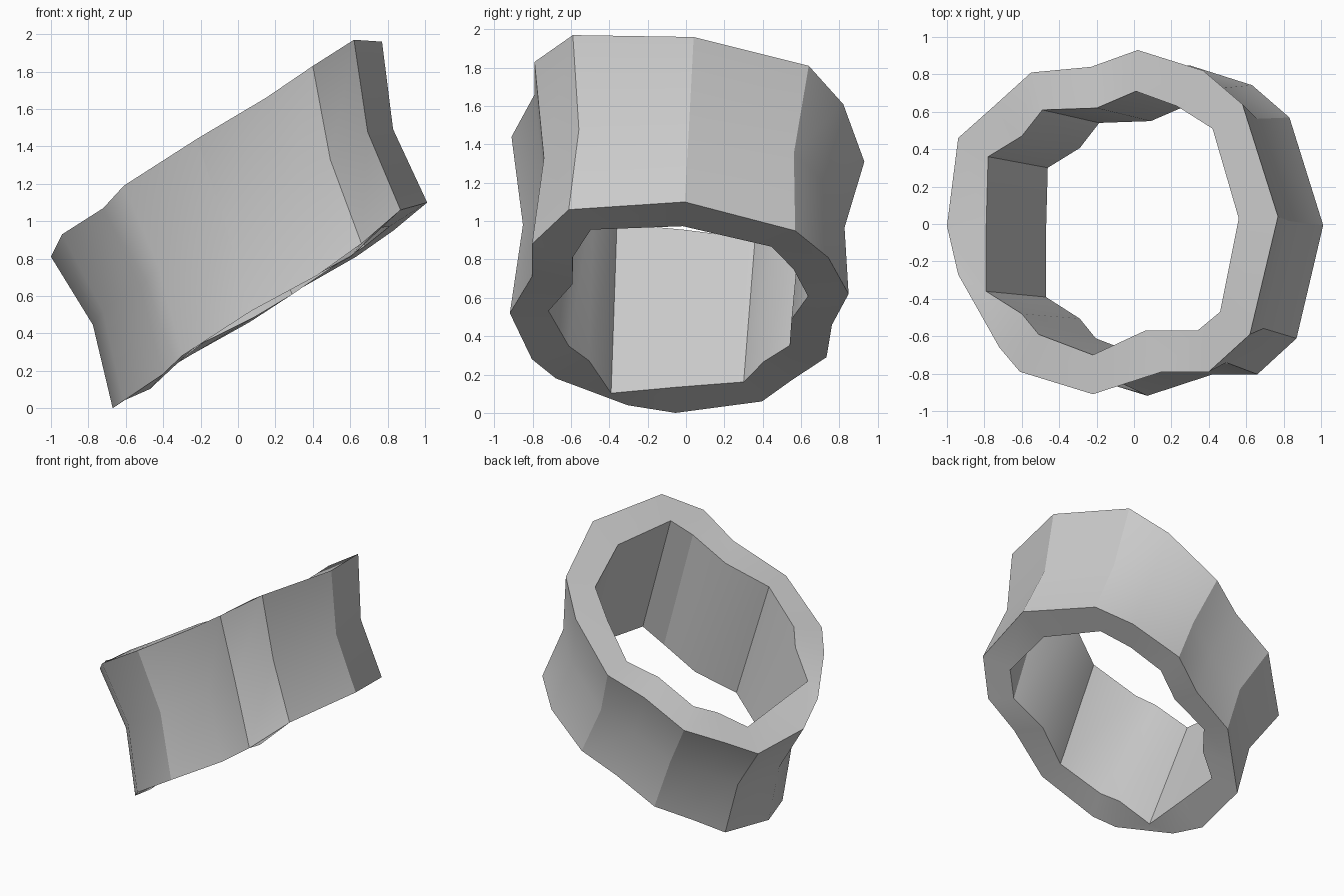
import bpy, bmesh, math

if "Cube" in bpy.data.objects:
    bpy.data.objects.remove(bpy.data.objects["Cube"])

# Ring stations, clockwise from the back:
# outer rim x, y, upper z, lower z, then inner rim x, y
STATIONS = [
    (0.02, 0.93, 1.31, 0.62, 0.01, 0.71), (0.37, 0.82, 1.61, 0.81, 0.23, 0.63),
    (0.58, 0.64, 1.81, 0.95, 0.42, 0.51), (0.77, 0.04, 1.96, 1.10, 0.56, 0.03),
    (0.62, -0.59, 1.97, 1.06, 0.46, -0.47), (0.40, -0.79, 1.83, 0.88, 0.34, -0.57),
    (0.15, -0.79, 1.66, 0.71, 0.06, -0.57), (-0.22, -0.91, 1.44, 0.52, -0.22, -0.70),
    (-0.61, -0.79, 1.19, 0.28, -0.51, -0.59), (-0.72, -0.66, 1.07, 0.18, -0.60, -0.48),
    (-0.94, -0.27, 0.93, 0.04, -0.79, -0.36), (-1.00, -0.01, 0.81, 0.00, -0.79, 0.00),
    (-0.94, 0.46, 0.78, 0.06, -0.78, 0.36), (-0.76, 0.62, 0.88, 0.17, -0.60, 0.47),
    (-0.55, 0.81, 0.99, 0.29, -0.49, 0.61), (-0.23, 0.84, 1.17, 0.46, -0.20, 0.62),
]
TOP_Z, LOW_Z, CENTRE_X = 1.42, 0.57, -0.11


def lower(x, y):
    """Plan position at the lower rim: the ring leans as it goes down."""
    return x + 0.28 - 0.05 * x, y - 0.045 - 0.04 * y


def section(xo, yo, zt, zb, xi, yi):
    """Closed cross-section: upper rim, pinched waist, lower rim, straight bore."""
    k = math.hypot(xi - CENTRE_X, yi) / math.hypot(xo - CENTRE_X, yo)
    xb, yb = lower(xo, yo)
    waist = (0.01 + ((xo + xb) / 2 - 0.01) * 0.93, (yo + yb) / 2 * 0.93,
             0.985 + ((zt + zb) / 2 - 0.985) * 0.93)
    return [(xo, yo, zt), waist, (xb, yb, zb),
            (*lower(xi, yi), LOW_Z + (zb - LOW_Z) * k),
            (xi, yi, TOP_Z + (zt - TOP_Z) * k)]


# Tilted band, lofted through the sections
bm = bmesh.new()
loops = [[bm.verts.new(p) for p in section(*s)] for s in STATIONS]
for i, a in enumerate(loops):
    b = loops[(i + 1) % len(loops)]
    for j in range(5):
        k = (j + 1) % 5
        bm.faces.new((a[j], b[j], b[k], a[k]))
bmesh.ops.recalc_face_normals(bm, faces=bm.faces)

mesh = bpy.data.meshes.new("tilted_band")
bm.to_mesh(mesh)
bm.free()
band = bpy.data.objects.new("tilted_band", mesh)
bpy.context.collection.objects.link(band)
bpy.context.view_layer.objects.active = band
band.select_set(True)
bpy.ops.object.shade_smooth_by_angle(angle=math.radians(30))
